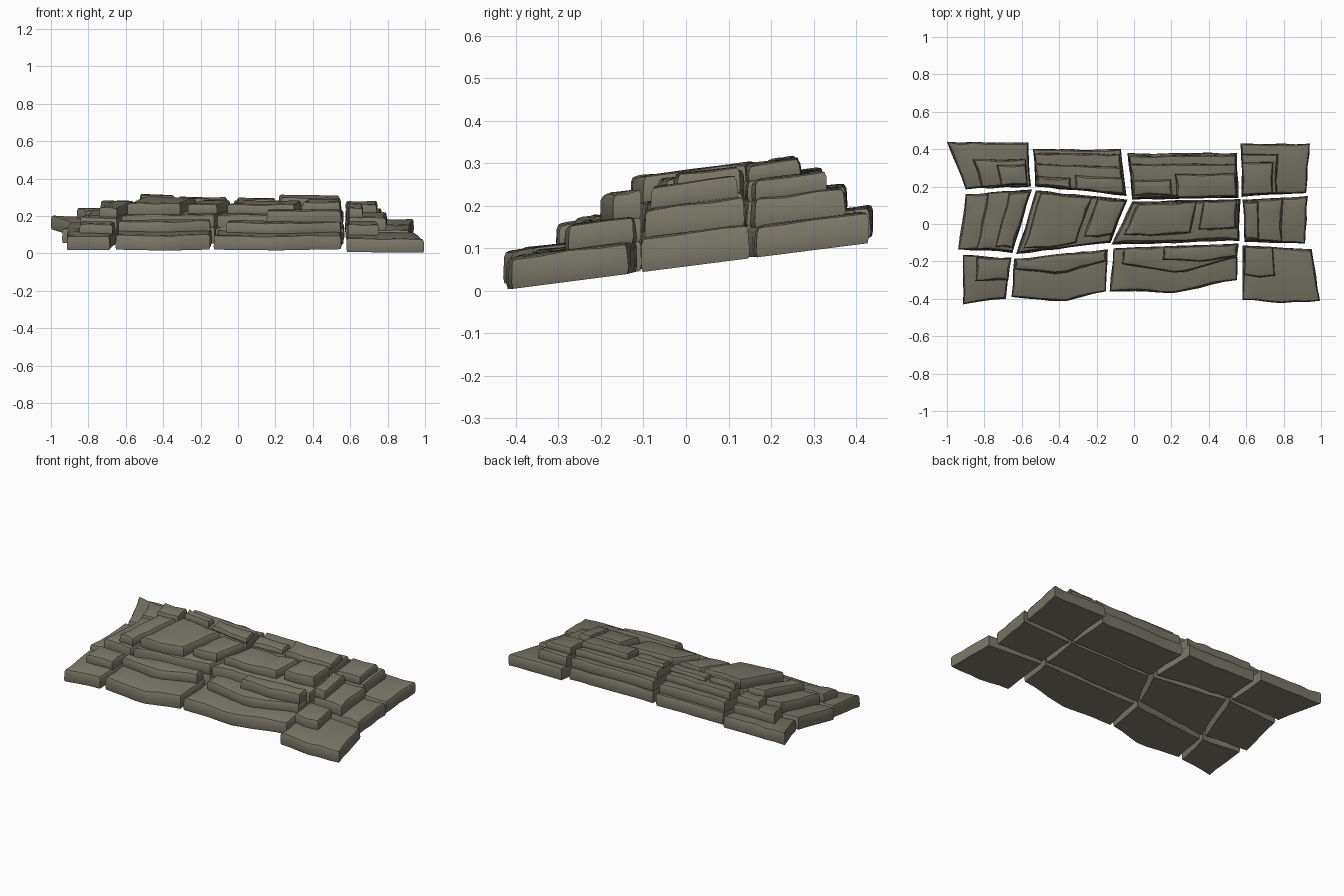
import bpy, bmesh, math, random
from mathutils import Vector

random.seed(4)

stone = bpy.data.materials.new("olive_grey_stone")
stone.diffuse_color = (0.19, 0.18, 0.135, 1)


def ground(x, y):
    """Sloping plane on which all the slabs lie."""
    return 0.065 + 0.128 * y - 0.008 * x


def outline(corners, u0, u1, v0, v1, bow):
    """Patch of a four-cornered cell with worn, slightly uneven edges."""
    fl, fr, br, bl = [Vector(c) for c in corners]

    def at(u, v):
        return fl.lerp(fr, u).lerp(bl.lerp(br, u), v)
    ends = [at(u0, v0), at(u1, v0), at(u1, v1), at(u0, v1)]
    pts = []
    for i in range(4):
        a, b = ends[i], ends[(i + 1) % 4]
        n = max(2, round((b - a).length / 0.07))
        out = Vector((b.y - a.y, a.x - b.x)).normalized()
        for k in range(n):
            t = k / n
            p = a.lerp(b, t)
            if i == 0:
                p += out * bow * (1 - abs(2 * t - 1))
            if k:
                p += out * random.uniform(-0.005, 0.002)
            pts.append(p)
    return pts


def slab(name, pts, z0, z1):
    """Stone slab with bulging sides and a rounded upper rim."""
    n = len(pts)
    inward = []
    for i in range(n):
        d1 = (pts[i] - pts[i - 1]).normalized()
        d2 = (pts[(i + 1) % n] - pts[i]).normalized()
        d = d1 + d2
        inward.append(Vector((-d.y, d.x)).normalized())
    h = z1 - z0
    wobble = [random.uniform(-0.004, 0.003) for _ in pts]
    chip = [random.choice((0.0, 0.0, 0.002, 0.005)) for _ in pts]
    # inset, height, share of wobble
    rings = [(0.004, z0, 0), (0.0, z0 + 0.2 * h, 0), (0.001, z1 - 0.012, 1),
             (0.007, z1 - 0.002, 1), (0.022, z1 + 0.001, 0.6)]
    bm = bmesh.new()
    loops = []
    for inset, z, w in rings:
        ring = []
        for i in range(n):
            p = pts[i] + inward[i] * (inset + chip[i] * w)
            ring.append(bm.verts.new((p.x, p.y, ground(p.x, p.y) + z + wobble[i] * w)))
        loops.append(ring)
    for lo, hi in zip(loops, loops[1:]):
        for i in range(n):
            j = (i + 1) % n
            bm.faces.new((lo[i], lo[j], hi[j], hi[i]))
    bm.faces.new(loops[0][::-1])
    bm.faces.new(loops[-1])
    bmesh.ops.triangulate(bm, faces=[f for f in bm.faces if len(f.verts) > 4])
    bmesh.ops.recalc_face_normals(bm, faces=bm.faces)
    me = bpy.data.meshes.new(name)
    bm.to_mesh(me)
    bm.free()
    me.materials.append(stone)
    for f in me.polygons:
        f.use_smooth = True
    me.set_sharp_from_angle(angle=math.radians(35))
    bpy.context.collection.objects.link(bpy.data.objects.new(name, me))


# Each cell: corners (front left, front right, back right, back left),
# then slabs as (u0, u1, v0, v1, bottom, top, front bow)
front_row = [
    ([(-.915, -.43), (-.685, -.40), (-.655, -.18), (-.915, -.165)],
     [(0, 1, 0, 1, 0, .075, 0), (.28, 1, .46, .98, .07, .125, 0)]),
    ([(-.655, -.39), (-.15, -.36), (-.14, -.135), (-.64, -.185)],
     [(0, 1, 0, 1, 0, .08, .045), (.01, .99, .72, 1, .075, .135, .05)]),
    ([(-.13, -.36), (.55, -.30), (.56, -.105), (-.11, -.13)],
     [(0, 1, 0, 1, 0, .075, .04), (.08, .99, .62, 1, .07, .13, .07),
      (.4, .99, .66, 1, .125, .19, .02)]),
    ([(.58, -.405), (.995, -.41), (.95, -.135), (.58, -.115)],
     [(0, 1, 0, 1, 0, .073, .02), (.02, .44, .46, 1, .068, .13, .01)]),
]
middle_row = [
    ([(-.94, -.135), (-.65, -.155), (-.545, .185), (-.90, .16)],
     [(0, 1, 0, 1, 0, .075, 0), (.33, 1, .02, 1, .07, .14, 0),
      (.66, .98, .08, .97, .135, .19, 0)]),
    ([(-.63, -.16), (-.125, -.10), (-.035, .13), (-.525, .18)],
     [(0, 1, 0, 1, 0, .09, .004), (.01, .99, .02, .99, .085, .155, .004),
      (.06, .62, .08, .97, .15, .215, .012), (.68, .99, .2, .97, .15, .205, .008)]),
    ([(-.12, -.11), (.565, -.09), (.57, .135), (-.01, .12)],
     [(0, 1, 0, 1, 0, .088, .003), (.01, .99, .03, .99, .083, .155, .004),
      (.06, .6, .22, .96, .15, .205, .012), (.66, .97, .3, .97, .15, .215, .006)]),
    ([(.59, -.095), (.915, -.105), (.93, .15), (.58, .13)],
     [(0, 1, 0, 1, 0, .08, 0), (.01, .62, .02, .98, .075, .145, 0),
      (.01, .24, .06, .95, .14, .195, 0)]),
]
back_row = [
    ([(-.90, .185), (-.55, .20), (-.565, .435), (-1, .44)],
     [(0, 1, 0, 1, 0, .073, 0), (.25, .95, .03, .63, .068, .13, 0),
      (.55, .95, .05, .5, .125, .175, 0)]),
    ([(-.53, .20), (-.04, .15), (-.07, .40), (-.54, .40)],
     [(0, 1, 0, 1, 0, .075, 0), (.01, .98, .01, .9, .07, .135, 0),
      (.01, .98, .02, .62, .13, .18, 0), (.02, .4, .03, .3, .175, .215, 0),
      (.45, .98, .03, .38, .175, .205, .004)]),
    ([(-.01, .13), (.56, .14), (.55, .38), (-.035, .38)],
     [(0, 1, 0, 1, 0, .075, 0), (.01, .99, .01, .95, .07, .135, 0),
      (.01, .99, .02, .76, .13, .18, 0), (.02, .38, .08, .42, .175, .205, 0),
      (.42, .98, .03, .54, .175, .217, .004)]),
    ([(.575, .145), (.92, .165), (.94, .43), (.57, .43)],
     [(0, 1, 0, 1, 0, .073, 0), (.01, .55, .02, .8, .068, .135, 0),
      (.01, .48, .03, .64, .13, .18, 0)]),
]

for row_name, row in (("front", front_row), ("middle", middle_row), ("back", back_row)):
    for c, (corners, slabs) in enumerate(row):
        for s, (u0, u1, v0, v1, z0, z1, bow) in enumerate(slabs):
            kind = "upper" if s else "base"
            slab(f"{row_name}_{kind}_slab_{c + 1}_{s + 1}",
                 outline(corners, u0, u1, v0, v1, bow), z0, z1)
